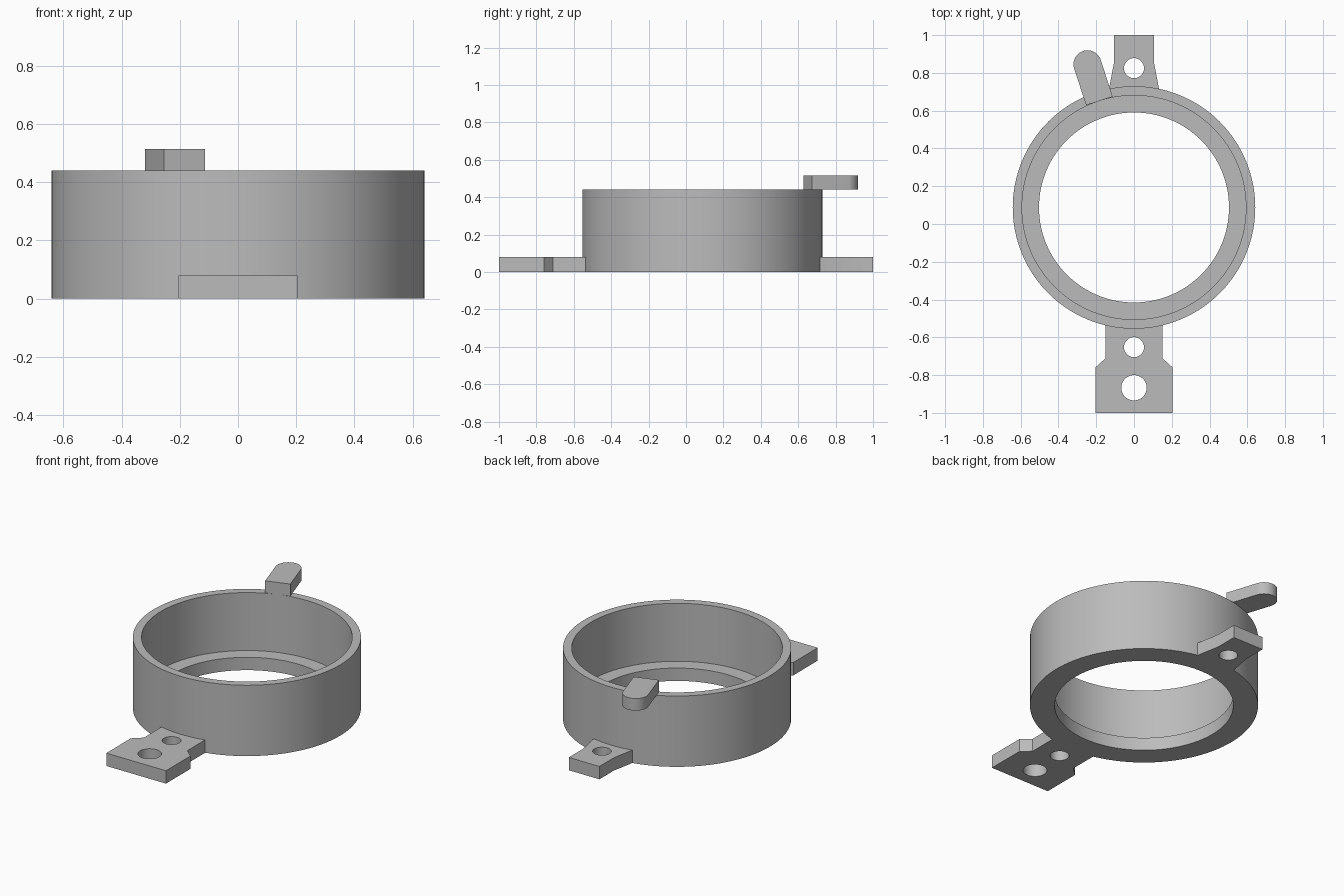
import bpy, bmesh
from math import sin, cos, pi, asin, radians
from mathutils import Vector

cube = bpy.data.objects.get("Cube")
if cube:
    bpy.data.objects.remove(cube, do_unlink=True)

grey = bpy.data.materials.new("plain grey")
grey.use_nodes = True
colour = (0.5, 0.5, 0.5, 1)
grey.diffuse_color = colour
grey.node_tree.nodes["Principled BSDF"].inputs["Base Color"].default_value = colour

CENTRE_Y = 0.0875
OUTER, INNER, HOLE = 0.642, 0.593, 0.503
HEIGHT, PLATE = 0.44, 0.08
SEGMENTS = 128


def finish(bm, name):
    """Turn a bmesh into a shaded, coloured object."""
    bmesh.ops.recalc_face_normals(bm, faces=bm.faces)
    mesh = bpy.data.meshes.new(name)
    bm.to_mesh(mesh)
    bm.free()
    mesh.materials.append(grey)
    obj = bpy.data.objects.new(name, mesh)
    bpy.context.collection.objects.link(obj)
    bpy.ops.object.select_all(action='DESELECT')
    obj.select_set(True)
    bpy.context.view_layer.objects.active = obj
    bpy.ops.object.shade_smooth_by_angle(angle=radians(30))
    return obj


def arc(cx, cy, r, start, end, steps):
    """Points along an arc, both ends included."""
    angles = [start + (end - start) * i / steps for i in range(steps + 1)]
    return [(cx + r * cos(a), cy + r * sin(a)) for a in angles]


def plate(name, outline, holes, z0, z1):
    """Extrude a flat outline with round holes (x, y, radius)."""
    bm = bmesh.new()
    loops = [outline] + [arc(x, y, r, 0, 2 * pi, 48)[:-1] for x, y, r in holes]
    edges = []
    for loop in loops:
        verts = [bm.verts.new((x, y, z0)) for x, y in loop]
        edges += [bm.edges.new((verts[i - 1], v)) for i, v in enumerate(verts)]
    bmesh.ops.triangle_fill(bm, edges=edges, use_beauty=True, normal=Vector((0, 0, 1)))
    bottom = bm.faces[:]
    made = bmesh.ops.extrude_face_region(bm, geom=bottom, use_keep_orig=True)["geom"]
    top = [v for v in made if isinstance(v, bmesh.types.BMVert)]
    bmesh.ops.translate(bm, verts=top, vec=(0, 0, z1 - z0))
    return finish(bm, name)


# Ring body: stepped section turned around the vertical axis
section = [(OUTER, 0), (OUTER, HEIGHT), (INNER, HEIGHT),
           (INNER, PLATE), (HOLE, PLATE), (HOLE, 0)]
bm = bmesh.new()
rings = []
for s in range(SEGMENTS):
    a = 2 * pi * s / SEGMENTS
    rings.append([bm.verts.new((r * cos(a), CENTRE_Y + r * sin(a), z)) for r, z in section])
for s, ring in enumerate(rings):
    before = rings[s - 1]
    for k in range(len(section)):
        bm.faces.new((before[k - 1], ring[k - 1], ring[k], before[k]))
finish(bm, "ring_body")

# Tabs: inner edge follows the ring wall
SEAT = OUTER - 0.003
half = asin(0.15 / SEAT)
front = arc(0, CENTRE_Y, SEAT, -pi / 2 - half, -pi / 2 + half, 12)
front += [(0.15, -0.71), (0.205, -0.76), (0.205, -1), (-0.205, -1),
          (-0.205, -0.76), (-0.15, -0.71)]
plate("front_tab", front, [(0, -0.652, 0.053), (0, -0.867, 0.067)], 0, PLATE)

half = asin(0.133 / SEAT)
rear = arc(0, CENTRE_Y, SEAT, pi / 2 - half, pi / 2 + half, 12)
rear += [(-0.105, 0.86), (-0.105, 1), (0.105, 1), (0.105, 0.86)]
plate("rear_tab", rear, [(0, 0.825, 0.053)], 0, PLATE)

# Lever: round-ended bar pointing outward on top of the rim
WIDTH = 0.074
turn = radians(18)
bar = [(-WIDTH, INNER), (WIDTH, INNER)] + arc(0, 0.797, WIDTH, 0, pi, 32)
lever = [(x * cos(turn) - y * sin(turn), CENTRE_Y + x * sin(turn) + y * cos(turn))
         for x, y in bar]
plate("rim_lever", lever, [], HEIGHT, 0.515)
